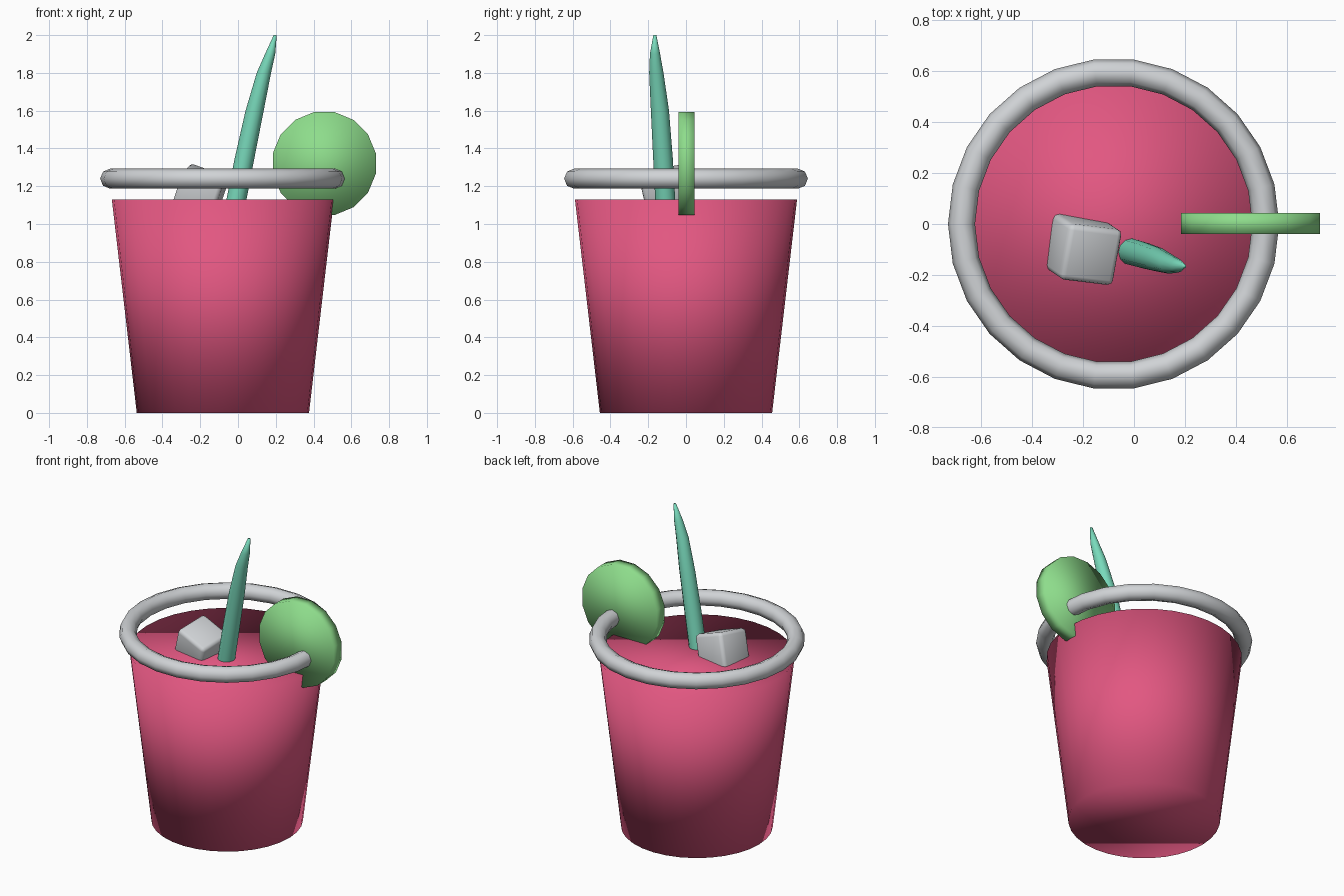
import bpy, bmesh
from math import cos, sin, pi, radians
from mathutils import Matrix

if "Cube" in bpy.data.objects:
    bpy.data.objects.remove(bpy.data.objects["Cube"], do_unlink=True)


def material(name, rgb):
    mat = bpy.data.materials.new(name)
    mat.use_nodes = True
    color = (*rgb, 1)
    mat.diffuse_color = color
    mat.node_tree.nodes["Principled BSDF"].inputs["Base Color"].default_value = color
    return mat


pink = material("pink", (0.76, 0.095, 0.22))
teal = material("teal", (0.19, 0.70, 0.50))
lime_green = material("lime green", (0.27, 0.72, 0.26))
ice_grey = material("ice grey", (0.63, 0.65, 0.67))


def finish(name, bm, mat):
    """Turn a bmesh into a smooth shaded object."""
    bmesh.ops.recalc_face_normals(bm, faces=bm.faces)
    for face in bm.faces:
        face.smooth = True
    mesh = bpy.data.meshes.new(name)
    bm.to_mesh(mesh)
    bm.free()
    mesh.materials.append(mat)
    obj = bpy.data.objects.new(name, mesh)
    bpy.context.collection.objects.link(obj)
    return obj


def loft(name, stations, sides, mat, turn=0.0):
    """Capped tube through level rings given as (x, y, z, radius)."""
    bm = bmesh.new()
    rings = []
    for x, y, z, r in stations:
        angles = [2 * pi * i / sides + turn for i in range(sides)]
        rings.append([bm.verts.new((x + r * cos(a), y + r * sin(a), z)) for a in angles])
    for low, high in zip(rings, rings[1:]):
        for i in range(sides):
            j = (i + 1) % sides
            bm.faces.new((low[i], low[j], high[j], high[i]))
    bm.faces.new(rings[0][::-1])
    bm.faces.new(rings[-1])
    return finish(name, bm, mat)


CUP_X = -0.08

# Tapered body of the drink
loft("drink_body", [(CUP_X, 0, 0, 0.456), (CUP_X, 0, 1.13, 0.588)], 32, pink)

# Floating rim ring
bpy.ops.mesh.primitive_torus_add(
    major_segments=26, minor_segments=8, major_radius=0.597,
    minor_radius=0.053, location=(CUP_X, 0, 1.24))
rim = bpy.context.object
rim.name = "rim"
rim.data.materials.append(ice_grey)
bpy.ops.object.shade_smooth()

# Leaning, pointed straw
loft("straw", [(-0.03, -0.10, 1.02, 0.052), (-0.008, -0.11, 1.13, 0.053),
               (0.035, -0.122, 1.35, 0.052), (0.088, -0.138, 1.60, 0.048),
               (0.137, -0.157, 1.80, 0.038), (0.170, -0.164, 1.90, 0.027),
               (0.197, -0.165, 2.00, 0.008)], 12, teal)

# Fruit slice standing on the rim
fruit = loft("fruit_slice", [(0, 0, -0.042, 0.278), (0, 0, 0.042, 0.278)],
             16, lime_green, pi / 16)
fruit.data.transform(Matrix.Translation((0.457, 0.002, 1.32))
                     @ Matrix.Rotation(pi / 2, 4, "X"))

# Tilted ice cube with worn edges
bm = bmesh.new()
bmesh.ops.create_cube(bm, size=0.225)
bmesh.ops.bevel(bm, geom=bm.edges[:], offset=0.022, segments=2,
                profile=0.5, affect="EDGES")
ice = finish("ice_cube", bm, ice_grey)
ice.data.transform(Matrix.Translation((-0.2, -0.1, 1.165))
                   @ Matrix.Rotation(radians(-7), 4, "Z")
                   @ Matrix.Rotation(radians(20), 4, "Y")
                   @ Matrix.Rotation(radians(10), 4, "X"))
